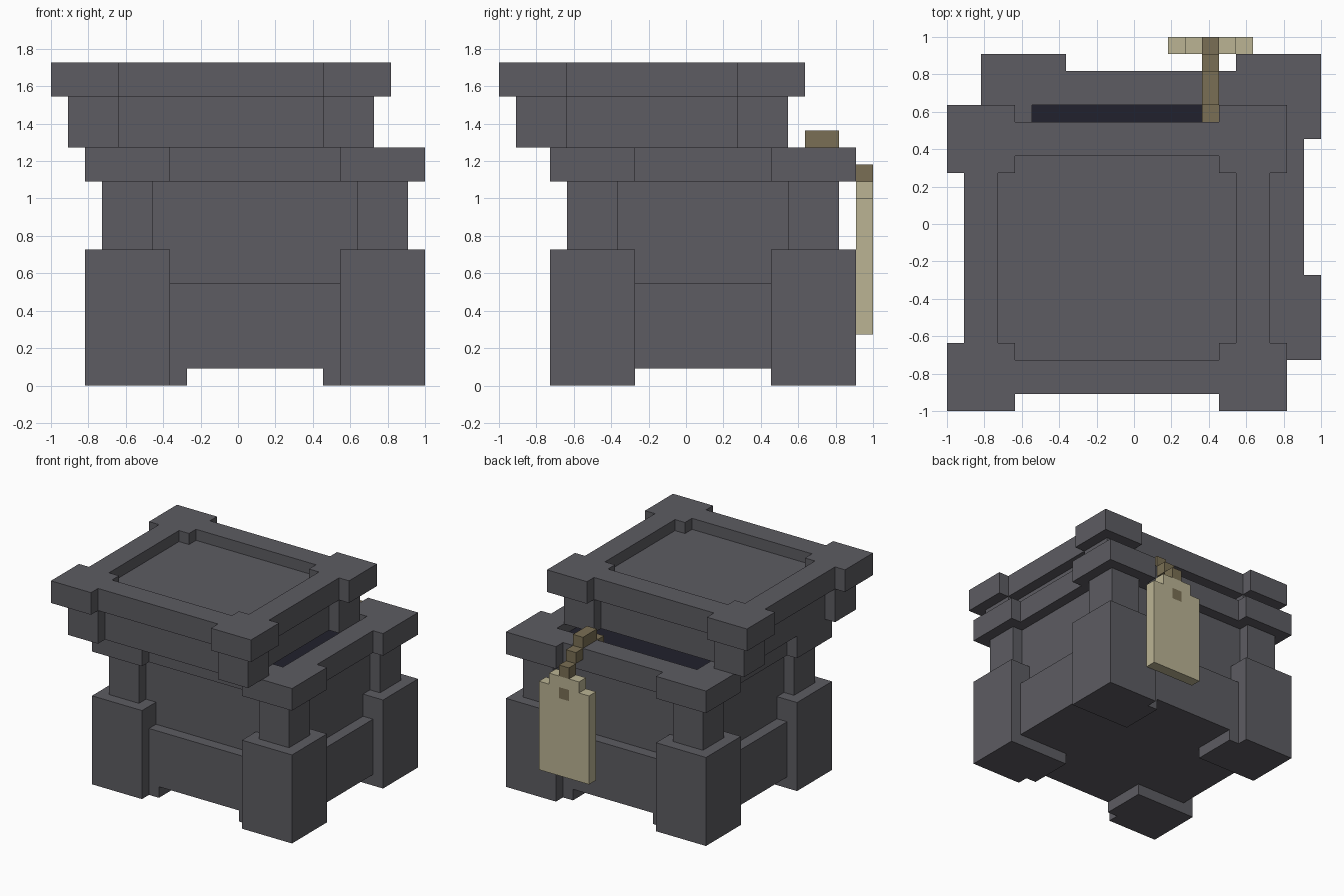
import bpy, bmesh
from mathutils import Vector

U = 1 / 11                      # one block of the grid
BASE, LID = (1, 1), (-1, -2)    # plan centres; the lid sits askew

default = bpy.data.objects.get("Cube")
if default:
    bpy.data.objects.remove(default, do_unlink=True)


def material(name, rgb):
    mat = bpy.data.materials.new(name)
    mat.use_nodes = True
    mat.diffuse_color = (*rgb, 1)
    mat.node_tree.nodes["Principled BSDF"].inputs["Base Color"].default_value = (*rgb, 1)
    return mat


stone = material("dark_grey_stone", (0.109, 0.107, 0.122))
shadow = material("inner_black", (0.015, 0.015, 0.026))
paper = material("tan_tag", (0.497, 0.456, 0.296))
cord = material("brown_cord", (0.195, 0.159, 0.089))


def blocks(name, mat, boxes, centre=(0, 0)):
    """One object made of boxes, each given as x, y and z ranges in blocks."""
    bm = bmesh.new()
    for ranges in boxes:
        lo = Vector([r[0] for r in ranges])
        hi = Vector([r[1] for r in ranges])
        middle = (lo + hi) / 2 + Vector((*centre, 0))
        for v in bmesh.ops.create_cube(bm, size=1)["verts"]:
            v.co = (v.co * (hi - lo) + middle) * U
    mesh = bpy.data.meshes.new(name)
    bm.to_mesh(mesh)
    bm.free()
    mesh.materials.append(mat)
    obj = bpy.data.objects.new(name, mesh)
    bpy.context.collection.objects.link(obj)
    return obj


def flip(r):
    return (-r[1], -r[0])


def mirrored(*boxes):
    """Repeat boxes across both plan axes, skipping duplicates."""
    found = []
    for x, y, z in boxes:
        for fx in (x, flip(x)):
            for fy in (y, flip(y)):
                if (fx, fy, z) not in found:
                    found.append((fx, fy, z))
    return found


def span(half):
    return (-half, half)


# Chest body
blocks("corner_legs", stone, mirrored(((5, 10), (4, 9), (0, 8))), BASE)
blocks("foot_blocks", stone, mirrored(((4, 5), (4, 8), (0, 1))), BASE)
blocks("lower_body", stone, [(span(9), span(8), (1, 6))], BASE)
blocks("upper_body", stone, [(span(8), span(7), (6, 12))], BASE)
blocks("corner_posts", stone, mirrored(((6, 9), (5, 8), (8, 12))), BASE)

# Rim with an open middle and dark inside
rim = (12, 14)
blocks("rim_corners", stone,
       mirrored(((5, 10), (6, 9), rim), ((7, 10), (4, 6), rim)), BASE)
blocks("rim_sides", stone,
       mirrored((span(5), (6, 8), rim), ((7, 9), span(4), rim)), BASE)
blocks("dark_inside", shadow, [(span(7), span(6), (12, 13))], BASE)

# Lid
skirt, top = (14, 17), (17, 19)
blocks("lid_skirt", stone, [(span(8), span(7), skirt)], LID)
blocks("lid_skirt_corners", stone, mirrored(((6, 9), (5, 8), skirt)), LID)
blocks("lid_corners", stone, mirrored(((6, 10), (5, 9), top)), LID)
blocks("lid_frame", stone,
       mirrored((span(6), (6, 8), top), ((7, 9), span(5), top)), LID)
blocks("lid_panel", stone, [(span(7), span(6), (17, 18))], LID)

# Cord stepping over the back rim
strand = (4, 5)
blocks("cord", cord, [
    (strand, (6, 7), (13, 14)),
    (strand, (7, 9), (14, 15)),
    (strand, (9, 10), (13, 14)),
    (strand, (10, 11), (12, 13)),
])

# Hanging tag with its eyelet
depth = (10, 11)
blocks("tag", paper, [
    ((2, 7), depth, (3, 10)),
    ((2, 4), depth, (10, 11)),
    ((5, 7), depth, (10, 11)),
    ((3, 6), depth, (11, 12)),
])
blocks("tag_eyelet", cord, [(strand, depth, (10, 11))])
